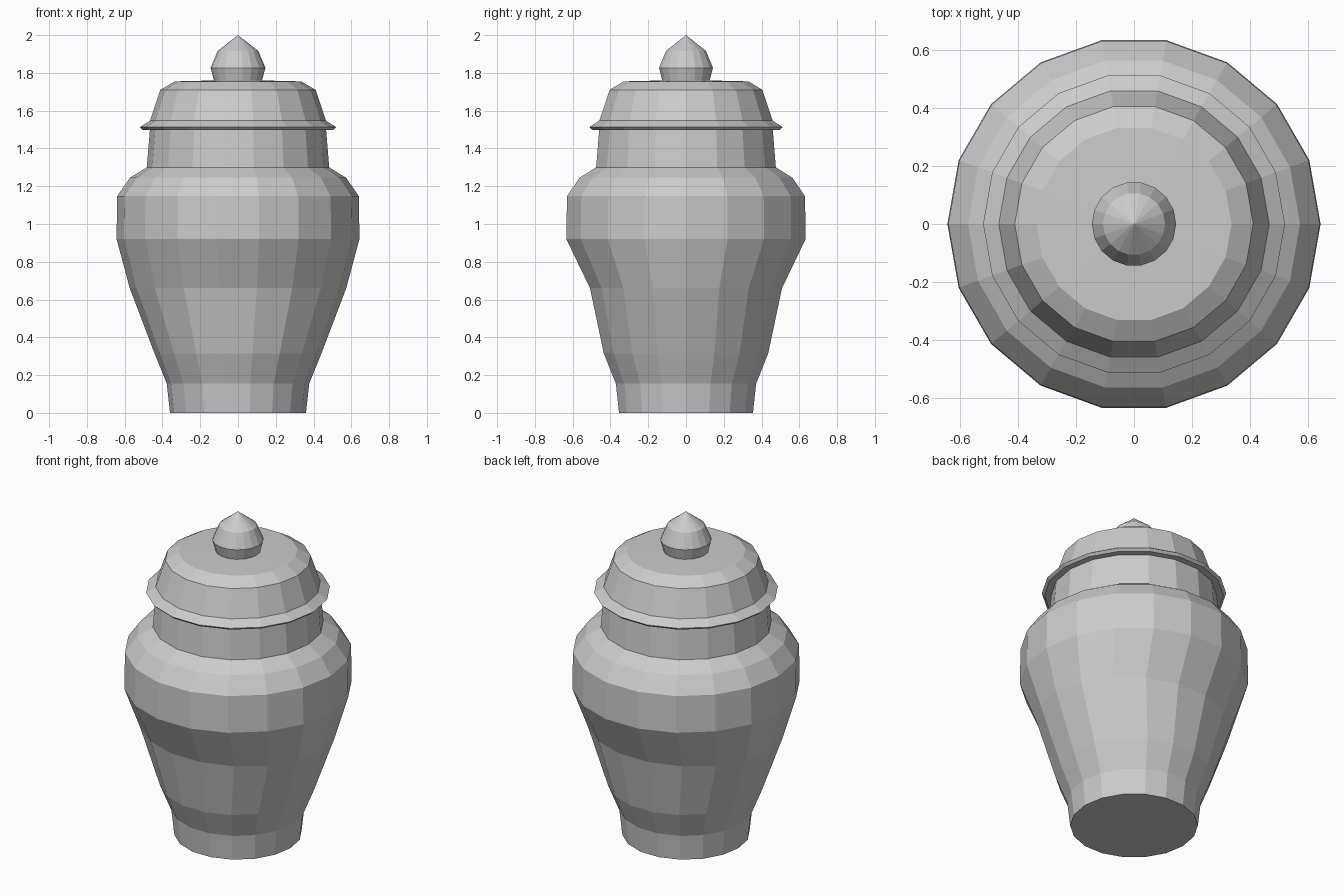
import bpy, bmesh
from math import cos, sin, tau

if "Cube" in bpy.data.objects:
    bpy.data.objects.remove(bpy.data.objects["Cube"])

SIDES = 18


def lathe(name, profile, apex=None):
    """Flat-faced turned part from (x radius, y radius, z) rings, bottom to top."""
    bm = bmesh.new()
    rings = []
    for rx, ry, z in profile:
        rings.append([bm.verts.new((rx * cos(tau * i / SIDES), ry * sin(tau * i / SIDES), z))
                      for i in range(SIDES)])
    for low, high in zip(rings, rings[1:]):
        for i in range(SIDES):
            j = (i + 1) % SIDES
            bm.faces.new((low[i], low[j], high[j], high[i]))
    bm.faces.new(rings[0][::-1])
    if apex is None:
        bm.faces.new(rings[-1])
    else:
        tip = bm.verts.new((0, 0, apex))
        for i in range(SIDES):
            bm.faces.new((rings[-1][i], rings[-1][(i + 1) % SIDES], tip))
    bmesh.ops.recalc_face_normals(bm, faces=bm.faces)
    mesh = bpy.data.meshes.new(name)
    bm.to_mesh(mesh)
    bm.free()
    obj = bpy.data.objects.new(name, mesh)
    bpy.context.collection.objects.link(obj)
    return obj


def turned(points):
    return [(r, r, z) for r, z in points]


# Jar body: foot, belly (one ring is narrower front to back), shoulder and neck
lathe("jar_body",
      turned([(0.36, 0), (0.377, 0.155), (0.442, 0.315)])
      + [(0.573, 0.516, 0.66)]
      + turned([(0.643, 0.92), (0.64, 1.147), (0.572, 1.245),
                (0.483, 1.30), (0.466, 1.505)]))

# Lid with flared rim and nearly flat top
lathe("lid", turned([(0.505, 1.498), (0.52, 1.513), (0.466, 1.547),
                     (0.411, 1.71), (0.336, 1.755)]), apex=1.763)

# Pointed knob
lathe("lid_knob", turned([(0.126, 1.755), (0.145, 1.827), (0.107, 1.917)]), apex=2.0)
